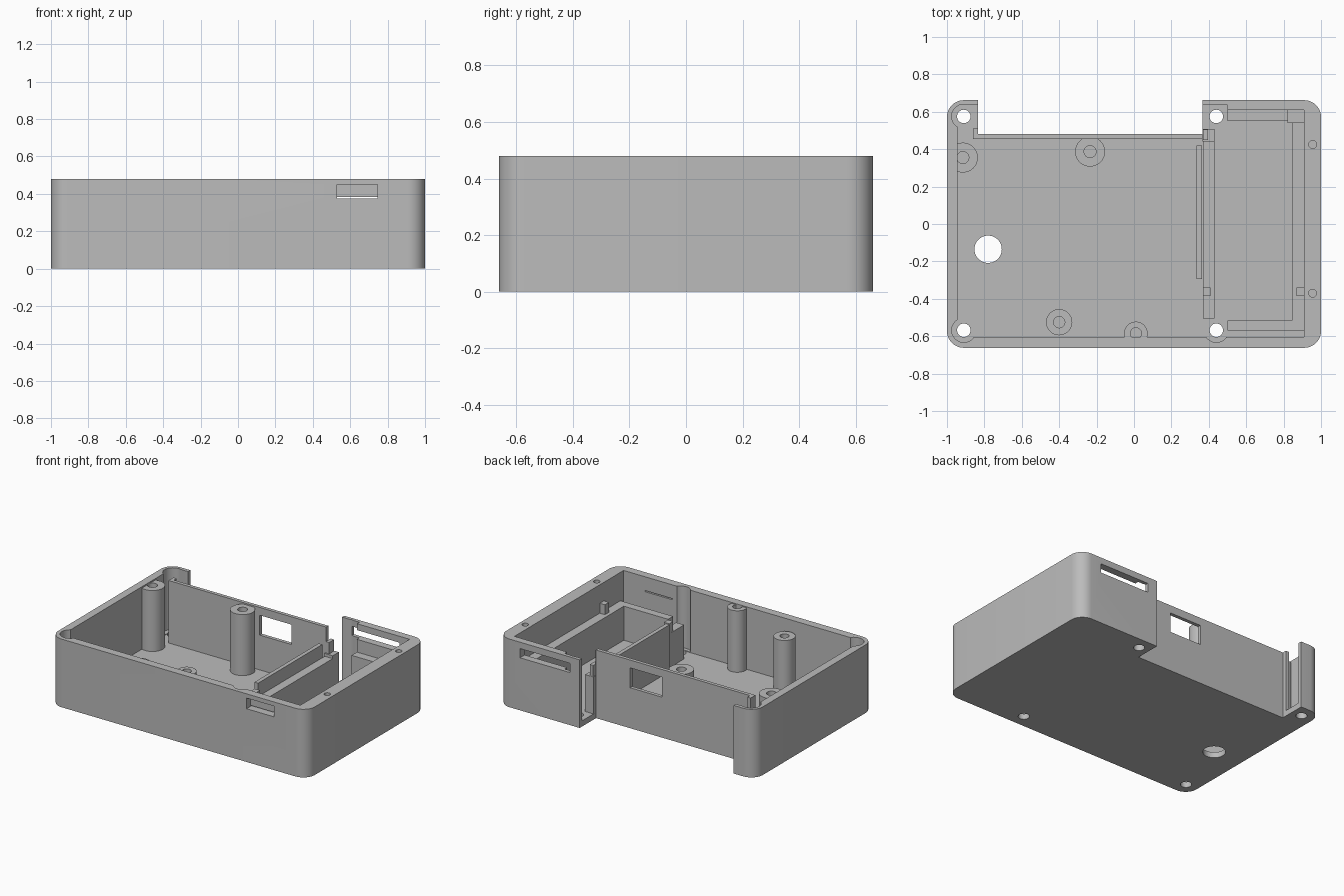
import bpy, bmesh, math
from mathutils import Vector, Matrix

cube = bpy.data.objects.get("Cube")
if cube:
    bpy.data.objects.remove(cube, do_unlink=True)

HEIGHT, FLOOR, TRAY = 0.48, 0.04, 0.28
ABOVE = 0.6

grey = bpy.data.materials.new("plain grey plastic")
grey.use_nodes = True
colour = (0.5, 0.5, 0.5, 1)
grey.diffuse_color = colour
grey.node_tree.nodes["Principled BSDF"].inputs["Base Color"].default_value = colour


def add(name, bm):
    bmesh.ops.recalc_face_normals(bm, faces=bm.faces)
    mesh = bpy.data.meshes.new(name)
    bm.to_mesh(mesh)
    bm.free()
    mesh.materials.append(grey)
    obj = bpy.data.objects.new(name, mesh)
    bpy.context.scene.collection.objects.link(obj)
    return obj


def box(name, x0, x1, y0, y1, z0, z1):
    bm = bmesh.new()
    size = Matrix.Diagonal((x1 - x0, y1 - y0, z1 - z0, 1))
    centre = Matrix.Translation(((x0 + x1) / 2, (y0 + y1) / 2, (z0 + z1) / 2))
    bmesh.ops.create_cube(bm, size=1, matrix=centre @ size)
    return add(name, bm)


def cylinder(name, x, y, r, z0, z1):
    bm = bmesh.new()
    bmesh.ops.create_cone(bm, cap_ends=True, segments=40, radius1=r, radius2=r,
                          depth=z1 - z0, matrix=Matrix.Translation((x, y, (z0 + z1) / 2)))
    return add(name, bm)


def smooth(obj):
    bpy.ops.object.select_all(action='DESELECT')
    obj.select_set(True)
    bpy.context.view_layer.objects.active = obj
    bpy.ops.object.shade_smooth_by_angle(angle=math.radians(30))


def post(name, x, y, r, hole, top):
    # turned screw post with a blind hole
    bm = bmesh.new()
    profile = [(0, 0.15), (hole, 0.15), (hole, top), (r, top), (r, 0.01), (0, 0.01)]
    verts = [bm.verts.new((px, 0, pz)) for px, pz in profile]
    edges = [bm.edges.new(pair) for pair in zip(verts, verts[1:])]
    bmesh.ops.spin(bm, geom=verts + edges, cent=(0, 0, 0), axis=(0, 0, 1),
                   angle=math.tau, steps=40)
    bmesh.ops.remove_doubles(bm, verts=bm.verts, dist=0.0005)
    bmesh.ops.translate(bm, verts=bm.verts, vec=(x, y, 0))
    smooth(add(name, bm))


# Outer shell: rounded rectangle with a step cut from the back
bm = bmesh.new()
outline = []
R = 0.09
for sx, sy, start in ((-1, -1, 180), (1, -1, 270), (1, 1, 0), (-1, 1, 90)):
    for i in range(11):
        a = math.radians(start + 9 * i)
        outline.append((sx * (1 - R) + R * math.cos(a), sy * (0.662 - R) + R * math.sin(a)))
    if (sx, sy) == (1, 1):
        outline += [(0.365, 0.662), (0.365, 0.48), (-0.835, 0.48), (-0.835, 0.662)]
base = bm.faces.new([bm.verts.new((x, y, 0)) for x, y in outline])
up = bmesh.ops.extrude_face_region(bm, geom=[base])
bmesh.ops.translate(bm, vec=(0, 0, HEIGHT),
                    verts=[v for v in up["geom"] if isinstance(v, bmesh.types.BMVert)])
shell = add("case_shell", bm)

# Cavities and openings, removed from the shell one after another
cuts = [
    box("main_cavity", -0.945, 0.91, -0.605, 0.455, FLOOR, ABOVE),
    box("tray_cavity", 0.48, 0.91, 0.4, 0.61, FLOOR, ABOVE),
    box("tray_link", 0.366, 0.5, 0.4, 0.5, FLOOR, ABOVE),
    box("tray_side_opening", 0.3, 0.5, 0.485, 0.637, FLOOR, ABOVE),
    box("corner_link", -0.945, -0.86, 0.4, 0.55, FLOOR, ABOVE),
    box("corner_side_opening", -0.91, -0.8, 0.51, 0.636, FLOOR, ABOVE),
    box("rear_window", -0.15, 0.1, 0.4, 0.55, 0.285, 0.425),
    box("rear_slot", 0.44, 0.83, 0.56, 0.75, 0.37, 0.435),
    box("front_pocket", 0.53, 0.745, -0.75, -0.62, 0.375, 0.45),
    box("front_slit", 0.53, 0.745, -0.7, -0.58, 0.375, 0.383),
    cylinder("floor_hole", -0.78, -0.135, 0.073, -0.1, 0.1),
]
for x in (-0.91, 0.44):
    for y in (-0.568, 0.575):
        cuts.append(cylinder("screw_well", x, y, 0.065, FLOOR + 0.005, ABOVE))
        cuts.append(cylinder("screw_hole", x, y, 0.036, -0.1, 0.1))
for y in (-0.37, 0.425):
    cuts.append(cylinder("lid_hole", 0.955, y, 0.021, 0.34, ABOVE))

for cutter in cuts:
    mod = shell.modifiers.new(cutter.name, 'BOOLEAN')
    mod.operation = 'DIFFERENCE'
    mod.solver = 'EXACT'
    mod.object = cutter
    cutter.hide_render = True
bpy.context.view_layer.update()
graph = bpy.context.evaluated_depsgraph_get()
carved = bpy.data.meshes.new_from_object(shell.evaluated_get(graph))
shell.modifiers.clear()
shell.data = carved
for cutter in cuts:
    bpy.data.objects.remove(cutter, do_unlink=True)
smooth(shell)

# Board posts
post("rear_left_post", -0.915, 0.355, 0.08, 0.032, 0.47)
post("rear_middle_post", -0.235, 0.387, 0.08, 0.032, 0.47)
post("front_low_post", -0.4, -0.525, 0.07, 0.03, 0.4)
post("front_tall_post", 0.01, -0.585, 0.063, 0.03, 0.473)

# Divider and the tray beside it
B = FLOOR - 0.02
box("divider_plate", 0.335, 0.363, -0.295, 0.42, B, 0.37)
box("tray_inner_wall", 0.368, 0.43, -0.505, 0.45, B, TRAY)
box("tray_outer_ledge", 0.845, 0.915, -0.57, 0.62, B, TRAY)
box("tray_front_wall", 0.5, 0.85, -0.57, -0.515, B, TRAY)
box("tray_rear_wall", 0.5, 0.85, 0.55, 0.62, B, TRAY)
box("tray_corner_block", 0.822, 0.915, 0.54, 0.62, B, 0.32)

# Small retaining pegs
box("inner_peg", 0.369, 0.41, -0.385, -0.34, 0.2, 0.35)
box("outer_peg", 0.87, 0.912, -0.385, -0.34, 0.2, 0.35)
box("opening_step", 0.366, 0.43, 0.44, 0.508, B, 0.3)
box("opening_peg", 0.369, 0.395, 0.45, 0.506, 0.2, 0.38)
